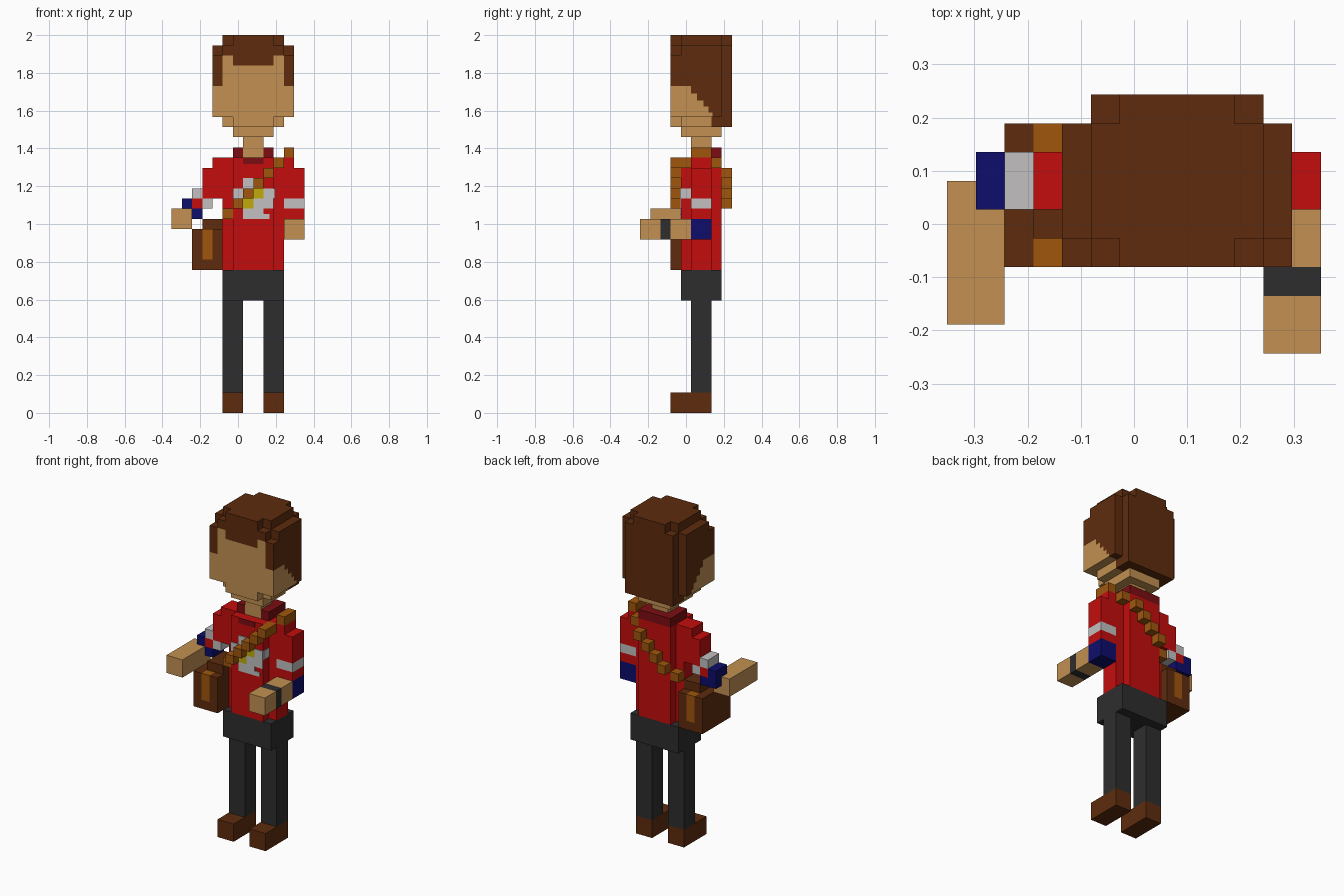
import bpy, bmesh

cube = bpy.data.objects.get("Cube")
if cube:
    bpy.data.objects.remove(cube, do_unlink=True)

U = 2 / 37          # one block; the figure is 13 wide, 9 deep, 37 tall
PLATE = 0.1         # painted plate thickness in blocks


def material(name, rgb):
    m = bpy.data.materials.new(name)
    m.diffuse_color = (*rgb, 1)
    m.use_nodes = True
    bsdf = next(n for n in m.node_tree.nodes if n.type == 'BSDF_PRINCIPLED')
    bsdf.inputs["Base Color"].default_value = (*rgb, 1)
    bsdf.inputs["Roughness"].default_value = 0.9
    return m


HAIR = material("dark brown", (0.112, 0.025, 0.004))
SKIN = material("skin", (0.54, 0.28, 0.085))
RED = material("red", (0.55, 0.004, 0.004))
MAROON = material("dark red", (0.2, 0.004, 0.006))
CHARCOAL = material("charcoal", (0.027, 0.027, 0.027))
TAN = material("leather orange", (0.35, 0.094, 0.004))
BLUE = material("navy blue", (0.004, 0.004, 0.15))
WHITE = material("light grey", (0.54, 0.53, 0.53))
YELLOW = material("yellow", (0.53, 0.4, 0.003))


def part(name, mat, boxes, mirror=False):
    """One object from boxes given as (x0, x1, y0, y1, z0, z1) in blocks."""
    boxes = list(boxes)
    if mirror:      # across the middle of the body, at block 8
        boxes += [(16 - b[1], 16 - b[0], *b[2:]) for b in boxes]
    bm = bmesh.new()
    for x0, x1, y0, y1, z0, z1 in boxes:
        verts = bmesh.ops.create_cube(bm, size=1)["verts"]
        for v in verts:
            v.co.x = (x1 if v.co.x > 0 else x0) * U - 6.5 * U
            v.co.y = (y1 if v.co.y > 0 else y0) * U - 4.5 * U
            v.co.z = (z1 if v.co.z > 0 else z0) * U
    me = bpy.data.meshes.new(name)
    bm.to_mesh(me)
    bm.free()
    me.materials.append(mat)
    ob = bpy.data.objects.new(name, me)
    bpy.context.collection.objects.link(ob)
    return ob


# Legs
part("shoes", HAIR, [(5, 7, 3, 7, 0, 2)], mirror=True)
part("trouser_legs", CHARCOAL, [(5, 7, 5, 7, 2, 11)], mirror=True)
part("trouser_top", CHARCOAL, [(5, 11, 4, 8, 11, 14)])

# Shirt with stepped corners, shoulders and collar
part("shirt", RED, [(6, 10, 4, 8, 14, 25), (5, 11, 5, 7, 14, 25)])
part("shoulders", RED, [(4, 5, 5, 7, 24, 25)], mirror=True)
part("collar", MAROON, [(6, 7, 5, 8, 25, 26), (9, 10, 5, 8, 25, 26),
                        (7, 9, 7, 8, 25, 26),
                        (7, 9, 4 - PLATE, 4, 24.4, 25)])
part("neck", SKIN, [(7, 9, 5, 7, 25, 27)])

# Chest emblem
f = (4 - PLATE, 4)
part("emblem_white", WHITE, [(7, 8, *f, 22, 23), (6, 7, *f, 21, 22),
                             (9, 10, *f, 20, 22), (8, 9, *f, 19.5, 21),
                             (7, 8, *f, 19, 20), (8, 9.6, *f, 19, 19.5),
                             (10, 10 + PLATE, 4, 5, 21, 22)])
part("emblem_yellow", YELLOW, [(8, 9, *f, 21, 22), (7, 8, *f, 20, 21)])

# Left arm, bent forward at the elbow
part("left_sleeve", RED, [(11, 13, 5, 7, 21, 24), (11, 13, 5, 7, 19, 20)])
part("left_sleeve_stripe", WHITE, [(11, 13, 5, 7, 20, 21)])
part("left_cuff", BLUE, [(11, 13, 5, 7, 17, 19)])
part("left_forearm", SKIN, [(11, 13, 3, 5, 17, 19), (11, 13, 0, 2, 17, 19)])
part("wristband", CHARCOAL, [(11, 13, 2, 3, 17, 19)])

# Right arm, angled outward in diagonal steps
part("right_sleeve", RED, [(3, 5, 5, 7, 21, 24), (2, 3, 5, 7, 20, 21)])
part("right_sleeve_stripe", WHITE, [(2, 3, 5, 7, 21, 22), (3, 4, 5, 7, 20, 21)])
part("right_cuff", BLUE, [(1, 2, 5, 7, 20, 21), (2, 3, 5, 7, 19, 20),
                          (1, 2, 6, 7, 19, 20)])
part("right_forearm", SKIN, [(0, 2, 1, 6, 18, 20)])

# Shoulder strap: diagonal runs in front and behind, over the left shoulder
strap = [(i, i + 1, y, y + 1, i + 14, i + 15)
         for i in range(6, 10) for y in (3, 8)]
strap += [(10, 11, 3, 5, 24, 25), (10, 11, 7, 8, 24, 25),
          (11, 12, 5, 7, 25, 26),
          (5, 6, 4, 5, 19, 20), (5, 6, 7, 8, 19, 20)]
part("shoulder_strap", TAN, strap)

# Satchel on the right hip with a buckle strap front and back
bag = [(2, 5, 4, 7, 14, 18), (3, 5, 4, 7, 18, 19)]
for y in (3, 7):
    bag += [(2, 3, y, y + 1, 14, 18), (4, 5, y, y + 1, 14, 18),
            (3, 4, y, y + 1, 14, 15)]
part("satchel", HAIR, bag)
part("satchel_straps", TAN, [(3, 4, y, y + 1, 15, 18) for y in (3, 7)])

# Face and chin
part("face", SKIN, [(6, 10, 3, 4, 28, 34), (5, 6, 3, 4, 29, 35),
                    (10, 11, 3, 4, 29, 35)])
part("jaw", SKIN, [(5, 11, 4, 7, 28, 29), (6, 10, 4, 8, 27, 28)])

# Cheeks and hair meet along a stair that falls towards the back
stair = [(3, 5, 32, 35), (5, 5.6, 31.3, 36), (5.6, 6.2, 30.6, 36),
         (6.2, 6.7, 30, 36), (6.7, 7.1, 29.4, 36)]
part("cheeks", SKIN, [(4, 5, a, b, 29, z) for a, b, z, t in stair], mirror=True)
side = [(4, 5, a, b, z, t) for a, b, z, t in stair]
side += [(4, 5, 4, 5, 35, 36), (4, 5, 7.1, 8, 29, 36)]
part("side_hair", HAIR, side, mirror=True)
part("hair", HAIR, [(5, 11, 4, 8, 29, 37),        # crown
                    (6, 10, 3, 4, 34, 37),        # fringe
                    (5, 6, 3, 4, 35, 36), (10, 11, 3, 4, 35, 36),
                    (6, 10, 8, 9, 28, 37),        # back
                    (5, 6, 8, 9, 28, 36), (10, 11, 8, 9, 28, 36),
                    (5, 11, 7, 8, 28, 29)])
